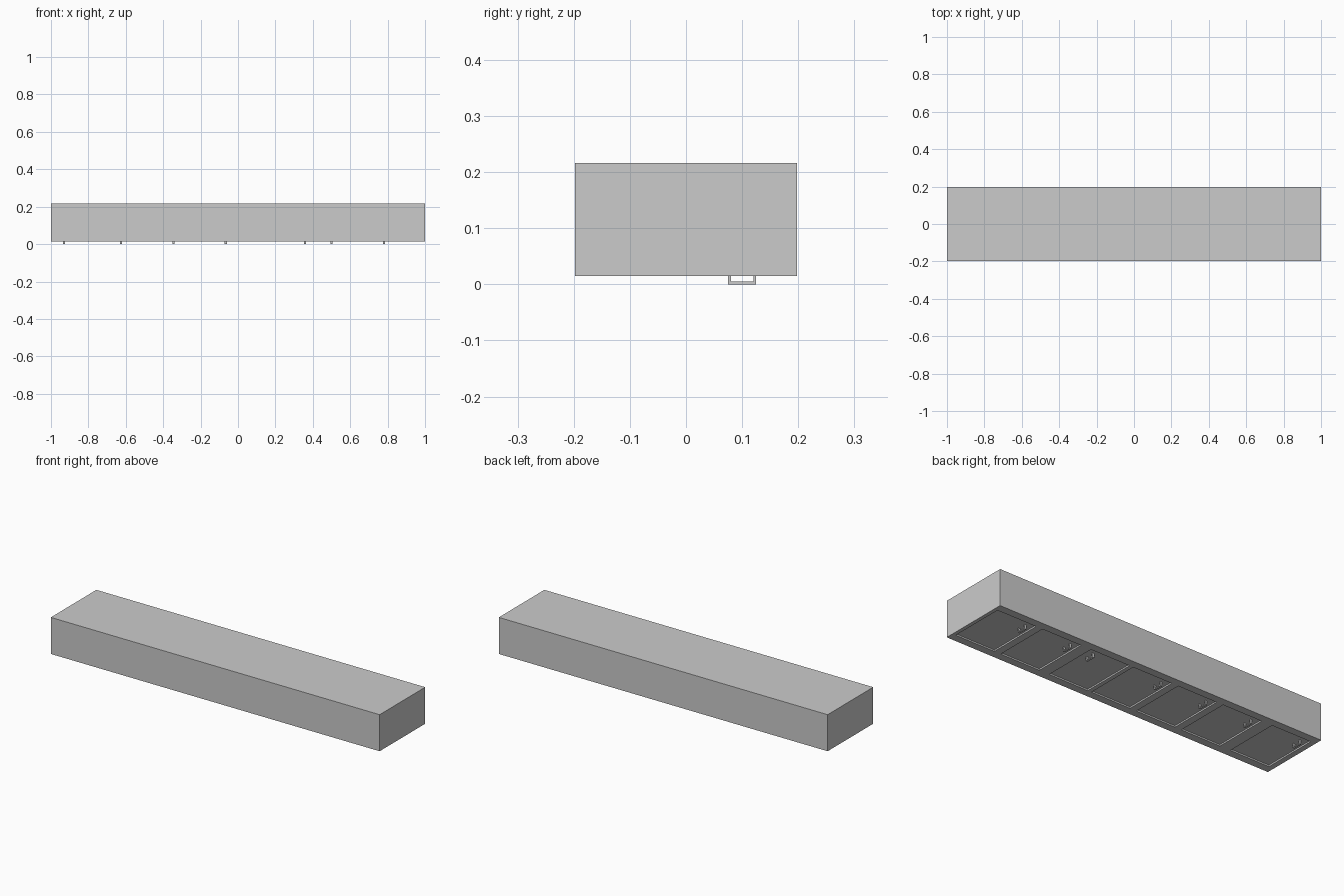
import bpy, bmesh
from mathutils import Matrix, Vector

if "Cube" in bpy.data.objects:
    bpy.data.objects.remove(bpy.data.objects["Cube"])


def boxes(name, spans):
    """One object made of boxes given as (min corner, max corner)."""
    bm = bmesh.new()
    for lo, hi in spans:
        lo, hi = Vector(lo), Vector(hi)
        mat = Matrix.Translation((lo + hi) / 2) @ Matrix.Diagonal((*(hi - lo), 1))
        bmesh.ops.create_cube(bm, size=1, matrix=mat)
    mesh = bpy.data.meshes.new(name)
    bm.to_mesh(mesh)
    bm.free()
    ob = bpy.data.objects.new(name, mesh)
    bpy.context.collection.objects.link(ob)
    return ob


BASE, TOP = 0.015, 0.216
INSET, DEPTH = 0.023, 0.035
DOOR_W, DOOR_Y = 0.24, 0.155
# left edge of each door, and which side its handle is on
doors = [(-0.97, 0), (-0.665, 0), (-0.385, 0), (-0.105, 0),
         (0.158, 1), (0.46, 0), (0.74, 0)]

# cabinet body lying on its face, with door openings cut in the underside
body = boxes("cabinet_body", [((-1, -0.198, BASE), (1, 0.198, TOP))])
cutter = boxes("door_opening_cutter",
               [((x, -DOOR_Y, 0), (x + DOOR_W, DOOR_Y, DEPTH)) for x, s in doors])
cutter.hide_render = True
cutter.hide_set(True)
cut = body.modifiers.new("door_openings", 'BOOLEAN')
cut.operation = 'DIFFERENCE'
cut.solver = 'EXACT'
cut.object = cutter
bpy.context.view_layer.objects.active = body
bpy.ops.object.modifier_apply(modifier=cut.name)
bpy.data.objects.remove(cutter)

for i, (x, right) in enumerate(doors, 1):
    # inset door panel
    boxes(f"door_{i}", [((x, -DOOR_Y, INSET), (x + DOOR_W, DOOR_Y, DEPTH))])
    # bar handle: grip and two legs
    h = x + (DOOR_W - 0.04 if right else 0.04)
    a, b = h - 0.006, h + 0.006
    boxes(f"handle_{i}", [((a, 0.075, 0), (b, 0.125, 0.005)),
                          ((a, 0.075, 0.005), (b, 0.08, INSET)),
                          ((a, 0.12, 0.005), (b, 0.125, INSET))])
